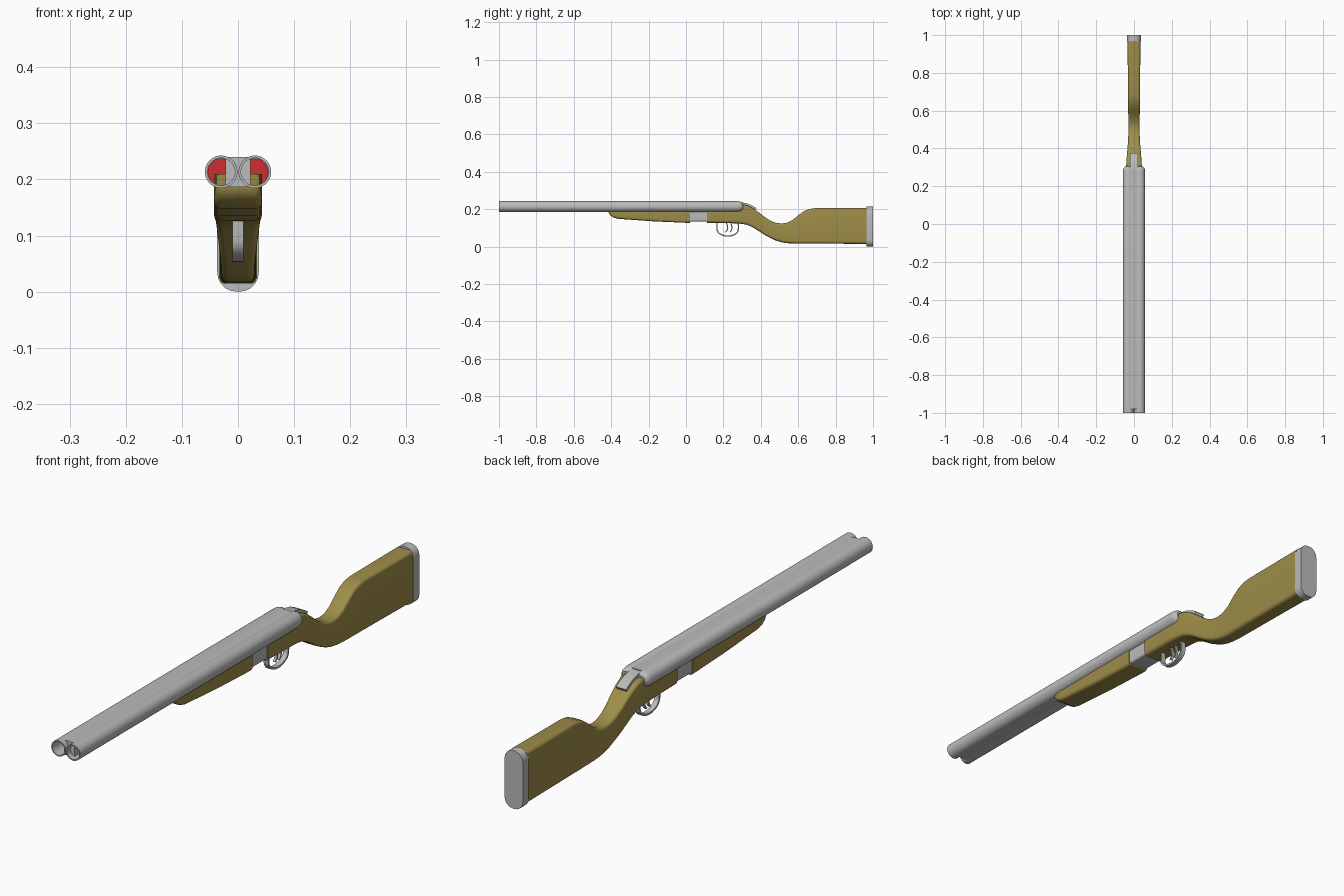
import bpy, bmesh, math
from mathutils import Vector

if "Cube" in bpy.data.objects:
    bpy.data.objects.remove(bpy.data.objects["Cube"])

def mat(name, c):
    m = bpy.data.materials.new(name)
    m.diffuse_color = (*c, 1)
    m.use_nodes = True
    m.node_tree.nodes["Principled BSDF"].inputs["Base Color"].default_value = m.diffuse_color
    return m

STEEL = mat("grey steel", (0.50, 0.50, 0.50))
WOOD = mat("olive wood", (0.34, 0.265, 0.065))
RED = mat("shell red", (0.62, 0.025, 0.03))

def finish(name, bm, material, angle=35):
    bmesh.ops.remove_doubles(bm, verts=bm.verts, dist=1e-5)
    bmesh.ops.recalc_face_normals(bm, faces=bm.faces)
    me = bpy.data.meshes.new(name)
    bm.to_mesh(me)
    bm.free()
    ob = bpy.data.objects.new(name, me)
    bpy.context.collection.objects.link(ob)
    me.materials.append(material)
    bpy.ops.object.select_all(action='DESELECT')
    ob.select_set(True)
    bpy.context.view_layer.objects.active = ob
    bpy.ops.object.shade_smooth_by_angle(angle=math.radians(angle))
    return ob

def section(y, z0, z1, w, rb, rt, n=5):
    """Rounded rectangle in the xz plane, radius rb below and rt above."""
    pts = []
    lim = min(w, (z1 - z0) / 2) * 0.98
    for sx, top, a0 in ((1, 0, -90), (1, 1, 0), (-1, 1, 90), (-1, 0, 180)):
        r = min(rt if top else rb, lim)
        cx, cz = sx * (w - r), (z1 - r if top else z0 + r)
        for i in range(n + 1):
            a = math.radians(a0 + 90 * i / n)
            pts.append((cx + r * math.cos(a), y, cz + r * math.sin(a)))
    return pts

def loft(name, rows, rb, rt, material):
    """Skin rounded sections; each row is (y, bottom, top, half width)."""
    bm = bmesh.new()
    rings = [[bm.verts.new(p) for p in section(*r, rb, rt)] for r in rows]
    k = len(rings[0])
    for a, b in zip(rings, rings[1:]):
        for i in range(k):
            bm.faces.new((a[i], a[(i + 1) % k], b[(i + 1) % k], b[i]))
    bm.faces.new(rings[0])
    bm.faces.new(rings[-1])
    return finish(name, bm, material)

def lathe(name, profile, x, z, material, n=40):
    """Revolve (radius, y) points about an axis parallel to y."""
    bm = bmesh.new()
    vs = [bm.verts.new((x + r, y, z)) for r, y in profile]
    es = [bm.edges.new(p) for p in zip(vs, vs[1:])]
    bmesh.ops.spin(bm, geom=vs + es, cent=(x, 0, z), axis=(0, 1, 0),
                   angle=math.tau, steps=n)
    return finish(name, bm, material)

def strap(name, path, hw, t, material):
    """Flat band of half width hw and thickness t following (y, z) points."""
    bm = bmesh.new()
    rings = []
    for i, p in enumerate(path):
        a, b = path[max(i - 1, 0)], path[min(i + 1, len(path) - 1)]
        d = Vector((b[0] - a[0], b[1] - a[1])).normalized()
        ny, nz = -d.y * t / 2, d.x * t / 2
        rings.append([bm.verts.new((x, p[0] + s * ny, p[1] + s * nz))
                      for x, s in ((-hw, -1), (hw, -1), (hw, 1), (-hw, 1))])
    for a, b in zip(rings, rings[1:]):
        for i in range(4):
            bm.faces.new((a[i], a[(i + 1) % 4], b[(i + 1) % 4], b[i]))
    bm.faces.new(rings[0])
    bm.faces.new(rings[-1])
    return finish(name, bm, material)

# Twin hollow barrels with a shell in each breech
for side, x in (("left", -0.03), ("right", 0.03)):
    lathe(side + "_barrel", [(0, 0.26), (0.0245, 0.26), (0.0245, -1), (0.029, -1),
          (0.029, 0.278), (0.027, 0.29), (0.023, 0.299), (0.017, 0.304), (0, 0.304)],
          x, 0.2135, STEEL)
    lathe(side + "_shell", [(0, 0.14), (0.024, 0.14), (0.024, 0.259), (0, 0.259)],
          x, 0.2135, RED)

# Rib filling the space between the barrels
loft("barrel_rib", [(-0.98, 0.186, 0.24, 0.022), (0.285, 0.186, 0.24, 0.022)],
     0.001, 0.001, STEEL)

# Wooden fore-end under the barrels
loft("fore_end", [(-0.415, 0.186, 0.21, 0.034), (-0.412, 0.175, 0.21, 0.038),
     (-0.402, 0.164, 0.21, 0.041), (-0.385, 0.154, 0.21, 0.0425),
     (-0.36, 0.148, 0.21, 0.043), (-0.18, 0.135, 0.21, 0.043),
     (0.0, 0.127, 0.21, 0.043), (0.022, 0.127, 0.21, 0.043)], 0.012, 0.001, WOOD)

# Steel hinge block
loft("hinge_block", [(0.01, 0.134, 0.2, 0.039), (0.125, 0.134, 0.2, 0.039)],
     0.008, 0.001, STEEL)

# Buttstock with wrist
loft("stock", [(0.112, 0.127, 0.208, 0.043), (0.24, 0.125, 0.208, 0.043),
     (0.28, 0.123, 0.215, 0.0425), (0.30, 0.121, 0.224, 0.042),
     (0.33, 0.115, 0.219, 0.040), (0.36, 0.101, 0.204, 0.038),
     (0.39, 0.082, 0.182, 0.0355), (0.42, 0.062, 0.158, 0.033),
     (0.45, 0.046, 0.139, 0.031), (0.48, 0.032, 0.127, 0.030),
     (0.51, 0.023, 0.123, 0.030), (0.54, 0.018, 0.127, 0.030),
     (0.57, 0.016, 0.142, 0.030), (0.60, 0.016, 0.167, 0.031),
     (0.63, 0.016, 0.189, 0.031), (0.66, 0.016, 0.201, 0.032),
     (0.69, 0.016, 0.205, 0.032), (0.97, 0.014, 0.205, 0.034)],
     0.014, 0.012, WOOD)

# Butt plate
loft("butt_plate", [(0.966, 0.0, 0.213, 0.037), (1.0, 0.0, 0.213, 0.037)],
     0.034, 0.034, STEEL)

# Opening lever on top of the wrist
strap("top_lever", [(0.265, 0.232), (0.30, 0.230), (0.33, 0.223), (0.352, 0.213),
      (0.374, 0.200)], 0.02, 0.012, STEEL)

# Trigger guard: straight front, rounded bottom, leaning rear
arc = [(0.223 + 0.057 * math.cos(a), 0.092 + 0.036 * math.sin(a))
       for a in (math.radians(180 + 15 * i) for i in range(13))]
strap("trigger_guard", [(0.166, 0.135)] + arc + [(0.281, 0.11), (0.276, 0.135)],
      0.0095, 0.007, STEEL)

# Two curved triggers
for i, y in enumerate((0.215, 0.238)):
    strap("trigger_%d" % (i + 1), [(y, 0.13), (y + 0.006, 0.112), (y + 0.008, 0.098),
          (y + 0.004, 0.086), (y - 0.004, 0.077)], 0.005, 0.006, STEEL)
